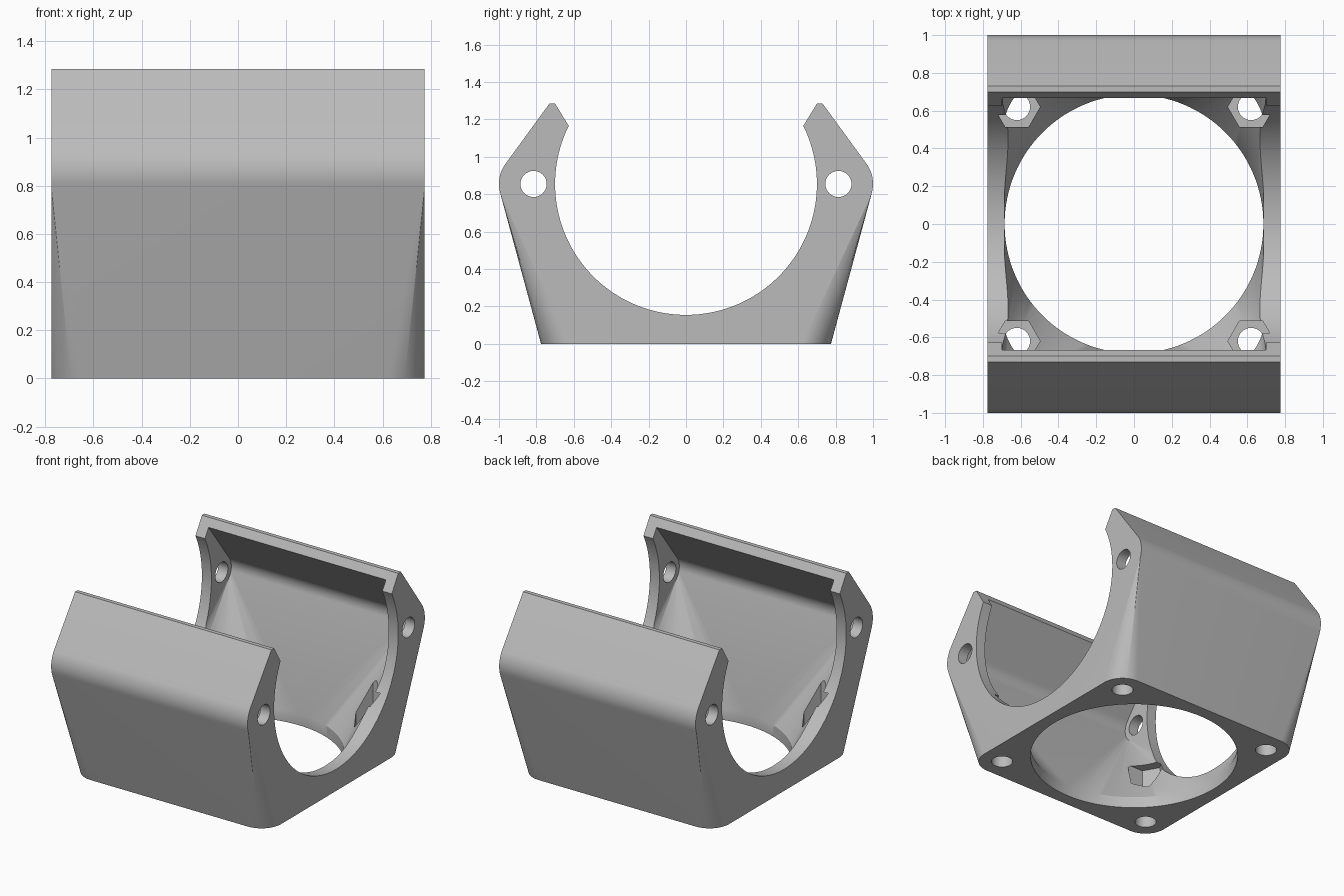
import bpy, bmesh, math
from mathutils import Vector

if "Cube" in bpy.data.objects:
    bpy.data.objects.remove(bpy.data.objects["Cube"])

grey = bpy.data.materials.new("light_grey")
grey.diffuse_color = (0.5, 0.5, 0.5, 1)
grey.use_nodes = True
grey.node_tree.nodes["Principled BSDF"].inputs["Base Color"].default_value = grey.diffuse_color

HALF_X, WALL = 0.775, 0.075      # half width, wall thickness
PIN_Y, PIN_Z = 0.815, 0.855      # side pin holes
FOOT = 0.62                      # bottom screw positions
SIGNS = [(sx, sy) for sx in (-1, 1) for sy in (-1, 1)]


def ring(r, n, start=0.0):
    return [(r * math.cos(start + 2 * math.pi * i / n),
             r * math.sin(start + 2 * math.pi * i / n)) for i in range(n)]


def hull(name, points):
    """Convex solid around a set of points."""
    bm = bmesh.new()
    for p in points:
        bm.verts.new(p)
    res = bmesh.ops.convex_hull(bm, input=bm.verts[:])
    junk = {g for g in res["geom_interior"] + res["geom_unused"]
            if isinstance(g, bmesh.types.BMVert)}
    bmesh.ops.delete(bm, geom=list(junk), context='VERTS')
    bmesh.ops.dissolve_limit(bm, angle_limit=0.001, verts=bm.verts[:], edges=bm.edges[:])
    bmesh.ops.recalc_face_normals(bm, faces=bm.faces[:])
    mesh = bpy.data.meshes.new(name)
    bm.to_mesh(mesh)
    bm.free()
    mesh.materials.append(grey)
    obj = bpy.data.objects.new(name, mesh)
    bpy.context.collection.objects.link(obj)
    return obj


def along_x(profile, half):
    return [(sx * half, y, z) for sx in (-1, 1) for y, z in profile]


def along_z(profile, z0, z1):
    return [(x, y, z) for z in (z0, z1) for x, y in profile]


def pin_barrels(r, half):
    return along_x([(s * PIN_Y + a, PIN_Z + b) for s in (-1, 1) for a, b in ring(r, 64)], half)


def cut(target, cutter):
    m = target.modifiers.new("cut", 'BOOLEAN')
    m.operation, m.solver, m.object = 'DIFFERENCE', 'EXACT', cutter
    bpy.context.view_layer.objects.active = target
    bpy.ops.object.modifier_apply(modifier=m.name)
    bpy.data.objects.remove(cutter)


# Outer shell: rounded square foot blended into the side barrels and top lips
r = HALF_X - FOOT
foot = [(sx * FOOT + a, sy * FOOT + b, 0) for sx, sy in SIGNS for a, b in ring(r, 64)]
lips = along_x([(-0.73, 1.285), (0.73, 1.285)], HALF_X)
housing = hull("housing", foot + pin_barrels(0.185, HALF_X) + lips)

# Inner cavity: round floor opening blended into smaller barrels, open at the top
opening = ring(0.685, 128)
top = along_x([(-0.3025, 1.712), (0.3025, 1.712)], HALF_X - WALL)
cavity = along_z(opening, 0.08, 0.08) + pin_barrels(0.185 - WALL, HALF_X - WALL) + top
cut(housing, hull("cavity", cavity))
cut(housing, hull("floor_opening", along_z(opening, -0.1, 0.1)))

# Large cross bore and the gap between the bevelled lips
bore = [(y, z + PIN_Z) for y, z in ring(0.70, 160)]
cut(housing, hull("bore", along_x(bore, 1)))
gap = [(s * y, z) for s in (-1, 1) for y, z in ((0.3, 1.0), (0.628, 1.167), (0.70, 1.285), (0.77, 1.40))]
cut(housing, hull("lip_gap", along_x(gap, 1)))

# Side pin holes
for s in (-1, 1):
    pin = [(s * PIN_Y + a, PIN_Z + b) for a, b in ring(0.07, 48)]
    cut(housing, hull("pin_hole", along_x(pin, 1)))

# Foot screw holes with hexagonal nut pockets
for sx, sy in SIGNS:
    hole = [(sx * FOOT + a, sy * FOOT + b) for a, b in ring(0.07, 48)]
    cut(housing, hull("screw_hole", along_z(hole, -0.1, 0.2)))
    nut = [(sx * FOOT + a, sy * FOOT + b) for a, b in ring(0.123, 6)]
    cut(housing, hull("nut_pocket", along_z(nut, 0.08, 0.46)))

# Smooth the curved surfaces, keep hard edges
bpy.ops.object.select_all(action='DESELECT')
housing.select_set(True)
bpy.context.view_layer.objects.active = housing
bpy.ops.object.shade_smooth_by_angle(angle=math.radians(30))
